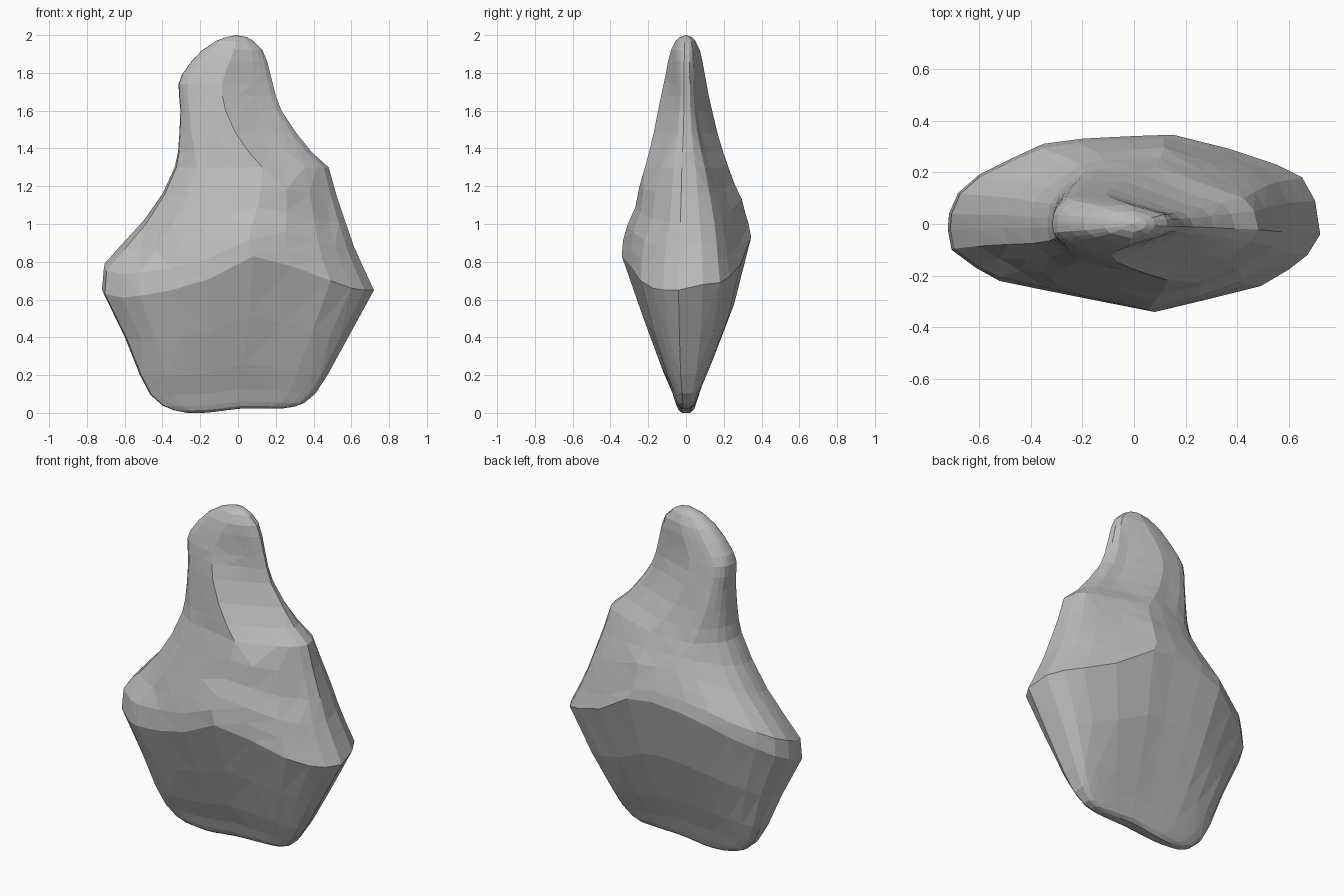
import bpy, bmesh, math, random

if "Cube" in bpy.data.objects:
    bpy.data.objects.remove(bpy.data.objects["Cube"])

random.seed(4)

stone = bpy.data.materials.new("grey stone")
stone.diffuse_color = (0.5, 0.5, 0.5, 1)
stone.use_nodes = True
stone.node_tree.nodes["Principled BSDF"].inputs["Base Color"].default_value = stone.diffuse_color

# Sharp belt ridge round the widest part: x, y, z, anticlockwise from the left
BELT = [(-.72, -.02, .65), (-.705, -.10, .63), (-.61, -.17, .61), (-.52, -.22, .62),
        (-.35, -.255, .65), (-.15, -.295, .71), (.08, -.34, .83), (.29, -.29, .775),
        (.49, -.24, .70), (.60, -.175, .66), (.67, -.12, .65), (.72, -.04, .65),
        (.70, .09, .68), (.65, .18, .69), (.55, .23, .72), (.37, .29, .79),
        (.15, .345, .93), (0, .34, .95), (-.20, .33, .93), (-.35, .31, .89),
        (-.48, .25, .82), (-.60, .19, .77), (-.68, .12, .72), (-.715, .04, .68)]

# Rings below the belt: height fraction, left, right, front, back
LOWER = [(.0, -.27, .24, -.026, .026), (.022, -.34, .30, -.046, .046),
         (.06, -.40, .35, -.058, .058), (.15, -.465, .41, -.08, .085),
         (.31, -.52, .475, -.135, .145), (.62, -.60, .585, -.23, .255)]
# Rings from the belt to the shoulder
MIDDLE = [(.18, -.71, .665, -.33, .33), (.35, -.615, .615, -.315, .315),
          (.55, -.50, .57, -.29, .295), (.78, -.40, .52, -.255, .258),
          (1.0, -.335, .48, -.222, .225)]
# Rings of the neck and tip, by height
UPPER = [(1.38, -.318, .39, -.198, .195), (1.48, -.31, .31, -.172, .165),
         (1.60, -.305, .23, -.147, .137), (1.68, -.312, .20, -.13, .12),
         (1.74, -.315, .185, -.118, .11), (1.79, -.297, .172, -.108, .10),
         (1.86, -.247, .155, -.095, .088), (1.92, -.19, .13, -.08, .074),
         (1.97, -.115, .08, -.055, .05), (1.99, -.06, .045, -.032, .032)]

# Flake scars and bulges: x, z, radius, outward push, side (-1 front, 1 back)
SCARS = [(.13, 1.09, .08, -.025, -1), (.29, 1.18, .07, .025, -1), (.28, .95, .09, .02, -1),
         (.47, 1.06, .10, -.03, -1), (-.48, .88, .11, -.03, -1), (-.3, 1.1, .12, -.01, 1)]


def ring_point(b, left, right, front, back, flat=0, skew=(0, 0), pinch=0):
    """Fit one belt point into a ring: flat evens the thickness, skew moves the
    front and back ridges, pinch thins the right-hand edge."""
    u, v = b[0] / .72, b[1] / (.34 if b[1] < 0 else .345)
    u += skew[v > 0] * (1 - u * u)
    v = abs(v) ** (1 - flat) * (1 - pinch * min(1, max(0, u * 1.6)))
    x = (left + right) / 2 + u * (right - left) / 2
    return x, v * (front if b[1] < 0 else back)


def sculpt(x, y, z):
    """Press flake scars in and add a slight knapped roughness."""
    side = -1 if y < 0 else 1
    for sx, sz, r, push, s in SCARS:
        if s == side:
            fade = min(1, abs(y) / .12)
            y += fade * side * push * math.exp(-((x - sx) ** 2 + (z - sz) ** 2) / r ** 2)
    return x, y * (1 + random.uniform(-.012, .012)), z


bm = bmesh.new()
rings = []
for t, *ext in LOWER:
    ring = []
    for b in BELT:
        x, y = ring_point(b, *ext, flat=.45 * (1 - t) ** 1.4)
        k = min(1, max(0, (x + .2) / .25))
        lift = .024 * k * k * (3 - 2 * k) * (1 - t) ** 10
        ring.append(bm.verts.new((x, y, b[2] * t + lift)))
    rings.append(ring)
rings.append([bm.verts.new(b) for b in BELT])
for f, *ext in MIDDLE:
    ring = []
    for b in BELT:
        x, y = ring_point(b, *ext, skew=(.03 * f, -.2 * f * f), pinch=.15 * f * f)
        ring.append(bm.verts.new(sculpt(x, y, b[2] + (1.3 - b[2]) * f)))
    rings.append(ring)
for z, *ext in UPPER:
    ring = []
    k = min(1, (z - 1.3) / .25)
    top = min(1, (2 - z) / .3)
    for b in BELT:
        x, y = ring_point(b, *ext, skew=((.03 - .25 * k) * top, (-.2 - .22 * k) * top),
                          pinch=(.15 + .2 * k) * top)
        ring.append(bm.verts.new(sculpt(x, y, z)))
    rings.append(ring)

# Skin the rings and close both ends
n = len(BELT)
for a, c in zip(rings, rings[1:]):
    for i in range(n):
        j = (i + 1) % n
        bm.faces.new((a[i], a[j], c[j], c[i]))
bm.faces.new(rings[0][::-1])
tip = bm.verts.new((-.01, 0, 2.0))
for i in range(n):
    bm.faces.new((rings[-1][i], rings[-1][(i + 1) % n], tip))

# Break into flat facets
bmesh.ops.triangulate(bm, faces=bm.faces[:], quad_method='SHORT_EDGE')
bmesh.ops.recalc_face_normals(bm, faces=bm.faces[:])

mesh = bpy.data.meshes.new("stone_hand_axe")
bm.to_mesh(mesh)
bm.free()
mesh.materials.append(stone)
obj = bpy.data.objects.new("stone_hand_axe", mesh)
bpy.context.collection.objects.link(obj)
